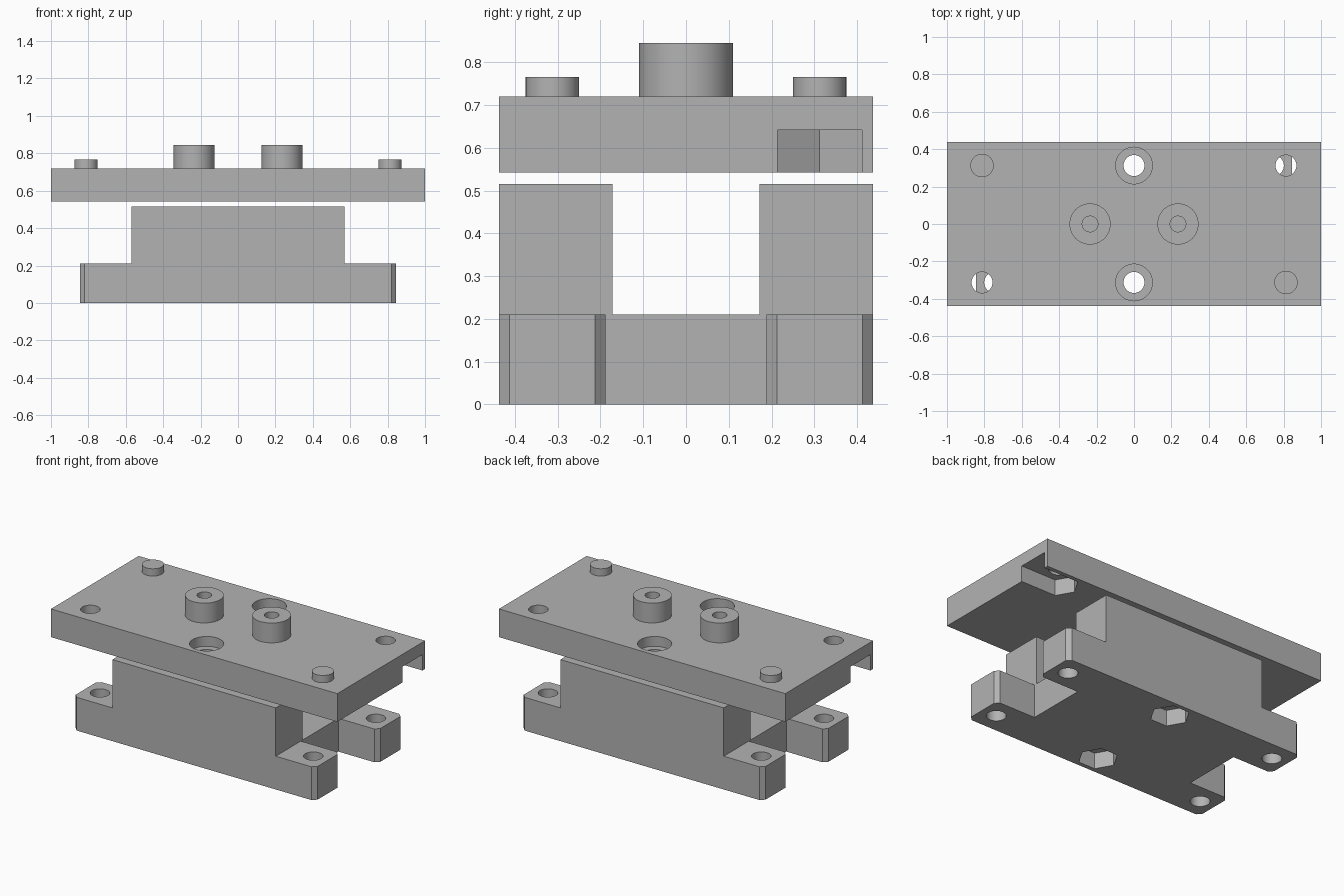
import bpy, bmesh, math

cube = bpy.data.objects.get("Cube")
if cube:
    bpy.data.objects.remove(cube, do_unlink=True)

grey = bpy.data.materials.new("plain grey")
grey.use_nodes = True
COLOUR = (0.45, 0.45, 0.45, 1)
grey.diffuse_color = COLOUR
grey.node_tree.nodes["Principled BSDF"].inputs["Base Color"].default_value = COLOUR


def prism(name, outline, z0, z1):
    """Solid made by raising a flat outline from z0 to z1."""
    bm = bmesh.new()
    face = bm.faces.new([bm.verts.new((x, y, z0)) for x, y in outline])
    top = bmesh.ops.extrude_face_region(bm, geom=[face])["geom"]
    moved = [v for v in top if isinstance(v, bmesh.types.BMVert)]
    bmesh.ops.translate(bm, verts=moved, vec=(0, 0, z1 - z0))
    bmesh.ops.recalc_face_normals(bm, faces=bm.faces)
    mesh = bpy.data.meshes.new(name)
    bm.to_mesh(mesh)
    bm.free()
    mesh.materials.append(grey)
    ob = bpy.data.objects.new(name, mesh)
    bpy.context.collection.objects.link(ob)
    return ob


def ring(x, y, r, n=48):
    return [(x + r * math.cos(math.tau * i / n), y + r * math.sin(math.tau * i / n))
            for i in range(n)]


def rect(x0, x1, y0, y1):
    return [(x0, y0), (x1, y0), (x1, y1), (x0, y1)]


def combine(ob, outline, z0, z1, operation="DIFFERENCE"):
    """Cut or join a prism, then discard the tool."""
    tool = prism("tool", outline, z0, z1)
    tool.hide_render = True
    mod = ob.modifiers.new("shape", "BOOLEAN")
    mod.operation, mod.solver, mod.object = operation, "EXACT", tool
    bpy.context.view_layer.objects.active = ob
    bpy.ops.object.modifier_apply(modifier=mod.name)
    bpy.data.objects.remove(tool, do_unlink=True)


def finish(ob):
    bpy.ops.object.select_all(action="DESELECT")
    ob.select_set(True)
    bpy.context.view_layer.objects.active = ob
    bpy.ops.object.shade_smooth_by_angle(angle=math.radians(25))


HALF_Y, HOLE_Y, HOLE_R, NUT_R = 0.4375, 0.3125, 0.056, 0.114
PLATE_Z, PLATE_TOP = 0.542, 0.72
ARM_TOP, BLOCK_TOP = 0.21, 0.515
BLOCK_X, ARM_X, ARM_Y, BEVEL = 0.57, 0.845, 0.188, 0.025

# Top plate with bosses and corner pegs
plate = prism("top_plate", rect(-1, 1, -HALF_Y, HALF_Y), PLATE_Z, PLATE_TOP)
for s in (-1, 1):
    combine(plate, ring(s * 0.235, 0, 0.11), 0.65, 0.845, "UNION")
    combine(plate, ring(s * 0.8125, -s * HOLE_Y, 0.0625), 0.65, 0.766, "UNION")
for s in (-1, 1):
    # Boss bores, corner holes and counterbored middle holes
    combine(plate, ring(s * 0.235, 0, 0.042), 0.5, 0.9)
    combine(plate, ring(s * 0.8125, s * HOLE_Y, HOLE_R), 0.5, 0.9)
    combine(plate, ring(0, s * HOLE_Y, HOLE_R), 0.5, 0.9)
    combine(plate, ring(0, s * HOLE_Y, 0.098), PLATE_TOP - 0.062, 0.9)
    # Nut slot, open at the plate's end, with a pointed inner end
    flat = NUT_R * math.sqrt(3) / 2
    slot = [(1.1, -flat), (1.1, flat), (-NUT_R / 2 + 0.8125, flat),
            (0.8125 - NUT_R, 0), (-NUT_R / 2 + 0.8125, -flat)]
    combine(plate, [(s * x, s * (y + HOLE_Y)) for x, y in slot], 0.5, 0.642)
finish(plate)

# Base: an H outline with bevelled arm corners
quarter = [(BLOCK_X, ARM_Y), (ARM_X - BEVEL, ARM_Y), (ARM_X, ARM_Y + BEVEL),
           (ARM_X, HALF_Y - BEVEL), (ARM_X - BEVEL, HALF_Y)]
outline = (quarter + [(-x, y) for x, y in reversed(quarter)]
           + [(-x, -y) for x, y in quarter] + [(x, -y) for x, y in reversed(quarter)])
base = prism("base_block", outline, 0, BLOCK_TOP)
# Central channel and lowered arms
combine(base, rect(-1, 1, -0.172, 0.172), ARM_TOP, 0.6)
for s in (-1, 1):
    combine(base, rect(*sorted((s * BLOCK_X, s)), -0.6, 0.6), ARM_TOP, 0.6)
# Arm holes, clamp holes and nut pockets underneath
for sy in (-HOLE_Y, HOLE_Y):
    for x in (-0.745, 0, 0.745):
        combine(base, ring(x, sy, HOLE_R), -0.1, 0.6)
    combine(base, ring(0, sy, NUT_R, 6), -0.1, 0.1)
finish(base)
